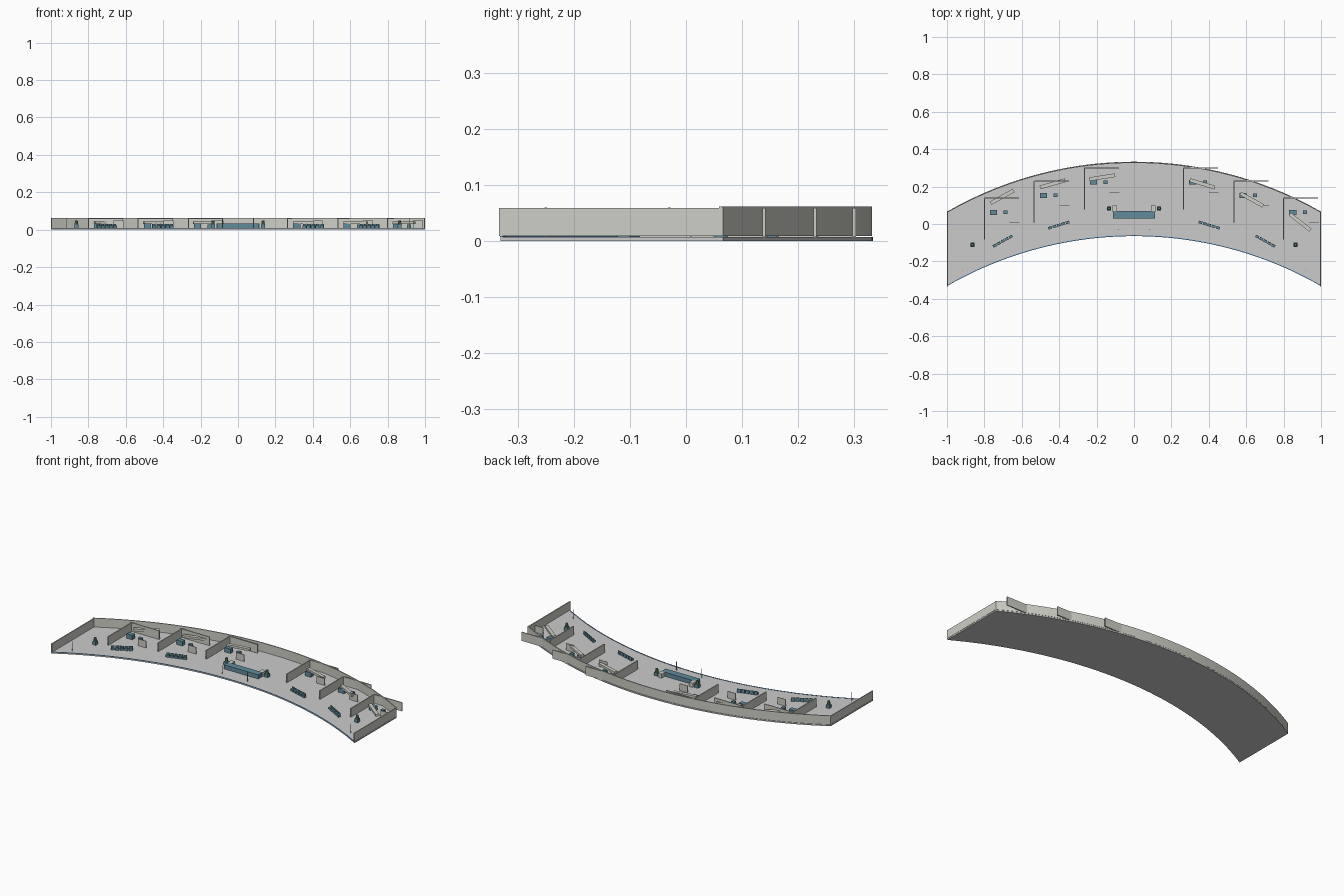
import bpy, bmesh, math
from mathutils import Matrix, Vector

if "Cube" in bpy.data.objects:
    bpy.data.objects.remove(bpy.data.objects["Cube"])

N = 48          # segments along the curved plan
FLOOR = 0.0075  # top of the floor slab


def material(name, rgb):
    m = bpy.data.materials.new(name)
    m.diffuse_color = (*rgb, 1)
    m.use_nodes = True
    m.node_tree.nodes["Principled BSDF"].inputs["Base Color"].default_value = m.diffuse_color
    return m


BLUE = material("blue_grey", (0.12, 0.26, 0.33))
EDGE = material("edge_blue", (0.08, 0.25, 0.5))
GREEN = material("leaf_green", (0.12, 0.25, 0.14))
PALE = material("pale_wall", (0.62, 0.62, 0.57))


def arc_y(x, crown):
    """Y of a plan arc with sagitta 0.267 over a half chord of 1."""
    r = (1 + 0.267 ** 2) / (2 * 0.267)
    return crown - r + math.sqrt(r * r - x * x)


def finish(name, bm, mat=None):
    bmesh.ops.recalc_face_normals(bm, faces=bm.faces)
    me = bpy.data.meshes.new(name)
    bm.to_mesh(me)
    bm.free()
    if mat:
        me.materials.append(mat)
    ob = bpy.data.objects.new(name, me)
    bpy.context.collection.objects.link(ob)
    return ob


def arc_band(name, front, back, z0, z1, mat=None):
    """Curved slab between two plan arcs."""
    bm = bmesh.new()
    rings = []
    for i in range(N + 1):
        x = -1 + 2 * i / N
        yf, yb = arc_y(x, front), arc_y(x, back)
        rings.append([bm.verts.new(p) for p in
                      ((x, yf, z0), (x, yb, z0), (x, yb, z1), (x, yf, z1))])
    for a, b in zip(rings, rings[1:]):
        for k in range(4):
            bm.faces.new((a[k], a[(k + 1) % 4], b[(k + 1) % 4], b[k]))
    bm.faces.new(rings[0])
    bm.faces.new(rings[-1])
    return finish(name, bm, mat)


def boxes(name, parts, mat=None, origin=(0, 0), angle=0):
    """Boxes (x0,x1,y0,y1,z0,z1) joined, turned by angle about origin."""
    bm = bmesh.new()
    place = Matrix.Translation((*origin, 0)) @ Matrix.Rotation(math.radians(angle), 4, 'Z')
    for x0, x1, y0, y1, z0, z1 in parts:
        c = Vector(((x0 + x1) / 2, (y0 + y1) / 2, (z0 + z1) / 2))
        m = place @ Matrix.Translation(c) @ Matrix.Diagonal((x1 - x0, y1 - y0, z1 - z0, 1))
        bmesh.ops.create_cube(bm, size=1, matrix=m)
    return finish(name, bm, mat)


def cone(name, x, y, z0, z1, r0, r1, sides, mat=None):
    bm = bmesh.new()
    bmesh.ops.create_cone(bm, cap_ends=True, segments=sides, radius1=r0, radius2=r1,
                          depth=z1 - z0, matrix=Matrix.Translation((x, y, (z0 + z1) / 2)))
    return finish(name, bm, mat)


# Shell: floor, front edge strip, back wall, end walls
arc_band("floor", -0.064, 0.333, 0, FLOOR)
arc_band("front_edge_strip", -0.065, -0.060, FLOOR, 0.009, EDGE)
arc_band("back_wall", 0.326, 0.332, 0.009, 0.062, PALE)
for s in (-1, 1):
    x0, x1 = sorted((s * 0.994, s))
    boxes("end_wall", [(x0, x1, -0.333, 0.066, 0.009, 0.059)], PALE)

# Rooms: partition x, depth, bench position and angle
rooms = [
    (-0.80, 0.139, -0.705, 0.145, 29),
    (-0.533, 0.23, -0.435, 0.215, 16),
    (-0.265, 0.30, -0.17, 0.25, 9),
    (0.265, 0.30, 0.365, 0.215, -17),
    (0.533, 0.23, 0.63, 0.13, -29),
    (0.80, 0.139, 0.888, 0.01, -38),
]
for px, top, bx, by, ang in rooms:
    boxes("partition_wall", [(px - 0.003, px + 0.003, top - 0.222, top, FLOOR, 0.059)], PALE)
    boxes("room_back_wall", [(px, px + 0.185, top - 0.003, top + 0.003, FLOOR, 0.059)], PALE)
    boxes("door_panel", [(px + 0.135, px + 0.188, top - 0.132, top - 0.128, FLOOR, 0.048)], PALE)
    boxes("wall_counter", [(-0.07, 0.07, -0.01, 0.01, 0.031, 0.044)], PALE, (bx, by), ang)
    y = top - 0.077
    boxes("desk", [(px + 0.03, px + 0.068, y - 0.013, y + 0.013, FLOOR, 0.034)], BLUE)
    boxes("stool", [(px + 0.103, px + 0.124, y - 0.009, y + 0.009, FLOOR, 0.028)], BLUE)

# Reception counter with two side returns
boxes("reception_counter", [(-0.113, 0.113, 0.03, 0.07, FLOOR, 0.032)], BLUE)
for s in (-1, 1):
    x0, x1 = sorted((s * 0.09, s * 0.115))
    boxes("counter_return", [(x0, x1, 0.065, 0.10, FLOOR, 0.032)], PALE)

# Waiting seat rows and plants and poles, mirrored left and right
for s in (-1, 1):
    for cx, cy, ang in ((0.702, -0.092, 29), (0.402, -0.006, 17)):
        seats = []
        for i in range(5):
            u = (i - 2) * 0.0245
            seats.append((u - 0.01, u + 0.01, -0.007, 0.007, 0.009, 0.022))
            seats.append((u - 0.01, u + 0.01, 0.004, 0.007, 0.022, 0.031))
        boxes("seat_row", seats, BLUE, (s * cx, cy), -s * ang)
    for x, y in ((0.134, 0.083), (0.864, -0.111)):
        boxes("planter", [(s * x - 0.011, s * x + 0.011, y - 0.011, y + 0.011, FLOOR, 0.027)], BLUE)
        cone("plant", s * x, y, 0.027, 0.048, 0.010, 0.007, 8, GREEN)
    for x, y in ((0.083, -0.03), (0.918, -0.25)):
        cone("pole", s * x, y, FLOOR, 0.06, 0.002, 0.002, 8)
